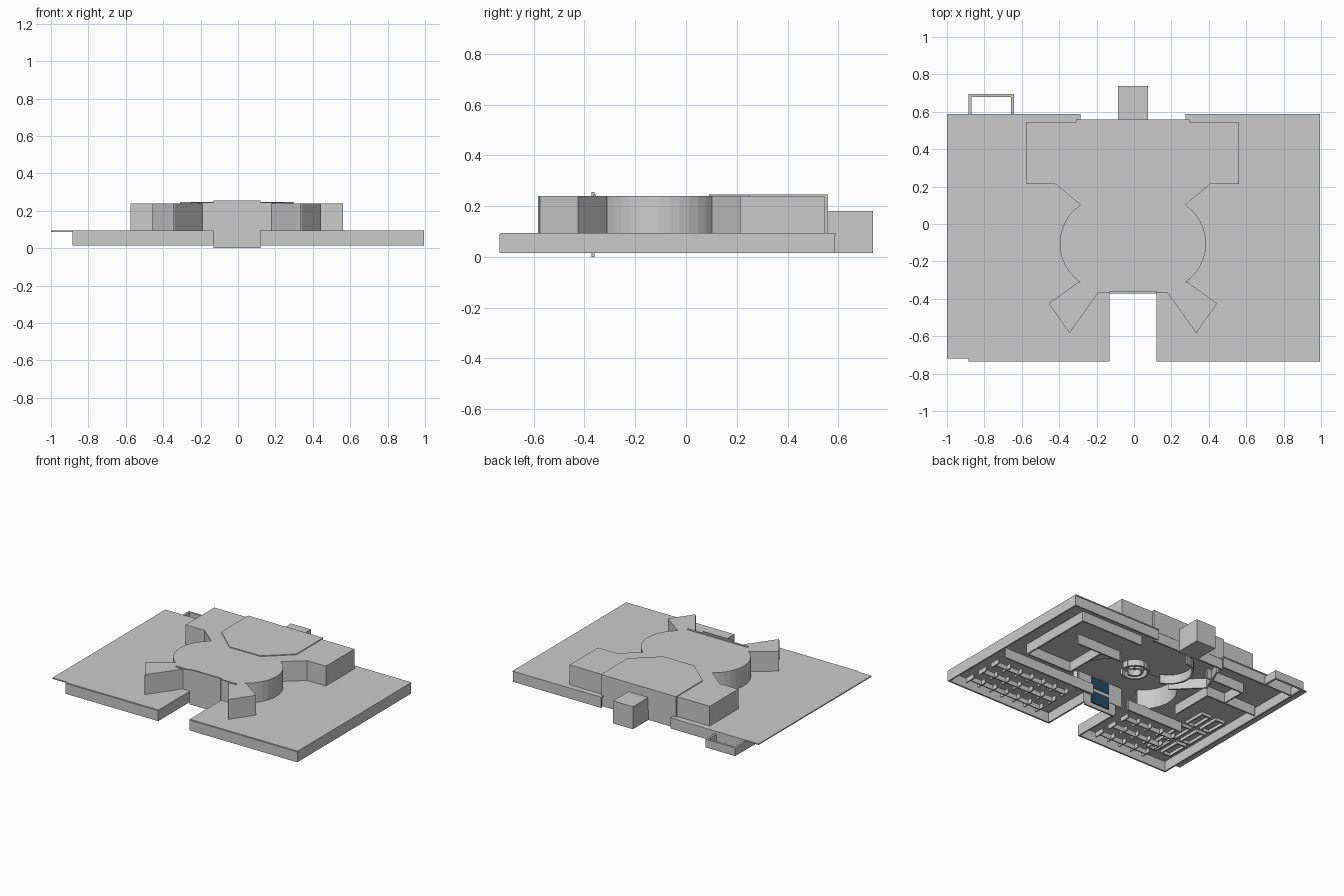
import bpy, bmesh, math
from mathutils import Vector

if "Cube" in bpy.data.objects:
    bpy.data.objects.remove(bpy.data.objects["Cube"])

FLOOR, ROOF, TOP = 0.015, 0.095, 0.24


def finish(bm, name, mat=None):
    bmesh.ops.recalc_face_normals(bm, faces=bm.faces[:])
    me = bpy.data.meshes.new(name)
    bm.to_mesh(me)
    bm.free()
    ob = bpy.data.objects.new(name, me)
    bpy.context.collection.objects.link(ob)
    if mat:
        me.materials.append(mat)
    return ob


def add_prism(bm, pts, z0, z1):
    f = bm.faces.new([bm.verts.new((x, y, z0)) for x, y in pts])
    r = bmesh.ops.extrude_face_region(bm, geom=[f], use_keep_orig=True)
    vs = [g for g in r["geom"] if isinstance(g, bmesh.types.BMVert)]
    bmesh.ops.translate(bm, verts=vs, vec=(0, 0, z1 - z0))


def prism(name, pts, z0, z1, mat=None):
    bm = bmesh.new()
    add_prism(bm, pts, z0, z1)
    return finish(bm, name, mat)


def rect(x0, x1, y0, y1):
    return [(x0, y0), (x1, y0), (x1, y1), (x0, y1)]


def walls(name, paths, z0, z1, t=0.012, mat=None):
    """Thin upright walls centred on each polyline."""
    bm = bmesh.new()
    for path in paths:
        for a, b in zip(path, path[1:]):
            a, b = Vector(a), Vector(b)
            d = (b - a).normalized() * t / 2
            n = Vector((-d.y, d.x))
            add_prism(bm, [a - d - n, b + d - n, b + d + n, a - d + n], z0, z1)
    return finish(bm, name, mat)


def arc(cx, cy, r, a0, a1, n):
    return [(cx + r * math.cos(math.radians(a0 + (a1 - a0) * i / n)),
             cy + r * math.sin(math.radians(a0 + (a1 - a0) * i / n))) for i in range(n + 1)]


AXIS = -0.006


def mirrored(pts):
    return [(2 * AXIS - x, y) for x, y in reversed(pts)]


# Upper storey outline: front fin, rounded hall, rear wing (right half, front to back)
hall = arc(0.135, -0.105, 0.25, -56, 56, 12)
half = [(0.12, -0.367), (0.178, -0.367), (0.333, -0.583), (0.444, -0.425), (0.288, -0.312)]
half += hall + [(0.41, 0.215), (0.562, 0.215), (0.562, 0.545), (0.298, 0.545), (0.298, 0.56)]
outline = half + mirrored(half)

# Lower roof, open under the central hall
inner = [(0.12, -0.367), (0.178, -0.367)] + hall
opening = inner + mirrored(inner)
roof = [(0.12, -0.73), (0.995, -0.73), (0.995, 0.588), (0.275, 0.588), (0.275, 0.56),
        (-0.285, 0.56), (-0.285, 0.588), (-1, 0.588), (-1, -0.72), (-0.885, -0.72),
        (-0.885, -0.73), (-0.132, -0.73)]
k = len(opening)
prism("lower_roof", roof + list(reversed(opening)), ROOF - 0.008, ROOF)

# Lower outer walls
walls("lower_outer_walls", [
    [(0.126, -0.367), (0.126, -0.729), (0.989, -0.729), (0.989, 0.578), (0.285, 0.578)],
    [(-0.138, -0.367), (-0.138, -0.729), (-0.879, -0.729), (-0.879, 0.578), (-0.29, 0.578)]],
    FLOOR, ROOF - 0.004)

# Upper storey shell
def inset(p, q):
    return [p, q]

prism("upper_roof", outline, TOP - 0.01, TOP)
bm = bmesh.new()
n = len(outline)
for i in range(n):
    a, b = Vector(outline[i]), Vector(outline[(i + 1) % n])
    d = (b - a).normalized() * 0.01
    inward = Vector((-d.y, d.x))
    add_prism(bm, [a, b, b + inward, a + inward], ROOF - 0.008, TOP - 0.005)
finish(bm, "upper_walls")
prism("rear_wall", rect(-0.31, 0.298, 0.545, 0.558), FLOOR, TOP)
prism("raised_rear_roof", [(-0.31, 0.56), (0.298, 0.56), (0.298, 0.25), (0.12, 0.09),
                           (-0.132, 0.09), (-0.31, 0.25)], TOP, TOP + 0.006)
prism("front_roof_edge", rect(-0.25, 0.24, -0.367, -0.355), TOP - 0.004, TOP + 0.005)

# Entrance front with dark glazing behind it
prism("entrance_wall", rect(-0.132, 0.12, -0.372, -0.36), 0, 0.255)
glass = bpy.data.materials.new("dark_glass")
glass.diffuse_color = (0.02, 0.07, 0.12, 1)
glass.use_nodes = True
glass.node_tree.nodes["Principled BSDF"].inputs["Base Color"].default_value = glass.diffuse_color
for i, (z0, z1) in enumerate([(0.03, 0.12), (0.145, 0.225)]):
    prism(f"entrance_glass_{i}", rect(-0.08, 0.07, -0.36, -0.352), z0, z1, glass)

# Rear tower and rear left yard enclosure
prism("rear_tower", rect(-0.086, 0.075, 0.555, 0.737), FLOOR, 0.18)
walls("yard_walls", [[(-0.877, 0.585), (-0.877, 0.686), (-0.65, 0.686), (-0.65, 0.585)]],
      FLOOR, ROOF - 0.02, 0.016)

# Interior room partitions
walls("right_rooms", [
    [(0.15, -0.25), (0.9, -0.25)],
    [(0.82, -0.12), (0.82, 0.45), (0.32, 0.45)],
    [(0.82, -0.12), (0.45, -0.12), (0.45, 0.2), (0.3, 0.2)],
    [(0.45, 0.2), (0.65, 0.2)]], FLOOR, ROOF - 0.004)
walls("left_rooms", [
    [(-0.17, -0.26), (-0.62, -0.26)],
    [(-0.45, -0.1), (-0.45, 0.22), (-0.85, 0.22)],
    [(-0.6, 0.22), (-0.6, 0.4), (-0.3, 0.4)],
    [(-0.2, 0.12), (-0.38, 0.3), (-0.3, 0.5)]], FLOOR, ROOF - 0.004)

# Round desk and curved counter in the hall
walls("round_desk", [arc(0.12, 0.15, 0.09, 0, 300, 16), arc(0.12, 0.15, 0.05, 20, 280, 12)],
      FLOOR, 0.06, 0.014)
walls("curved_counter", [arc(-0.05, 0.3, 0.16, 100, 250, 12)], FLOOR, 0.08, 0.014)

# Office cubicles on both sides of the entrance court
cubicles = []
for side in (1, -1):
    for row in range(3):
        y = -0.64 + row * 0.13
        x0, step, count = (0.28, 0.1, 6) if side > 0 else (-0.24, -0.1, 4)
        cubicles.append([(x0, y), (x0 + step * count, y)])
        for c in range(count + 1):
            cubicles.append([(x0 + c * step, y - 0.035), (x0 + c * step, y + 0.035)])
walls("cubicles", cubicles, 0.02, 0.055, 0.008)

# Low shelving frames along the left side
shelves = []
for i in range(2):
    for j in range(3):
        x, y = -0.83 + i * 0.12, -0.62 + j * 0.2
        shelves.append([(x, y), (x + 0.07, y), (x + 0.07, y + 0.16), (x, y + 0.16), (x, y)])
walls("shelving", shelves, ROOF - 0.03, ROOF - 0.006, 0.01)
